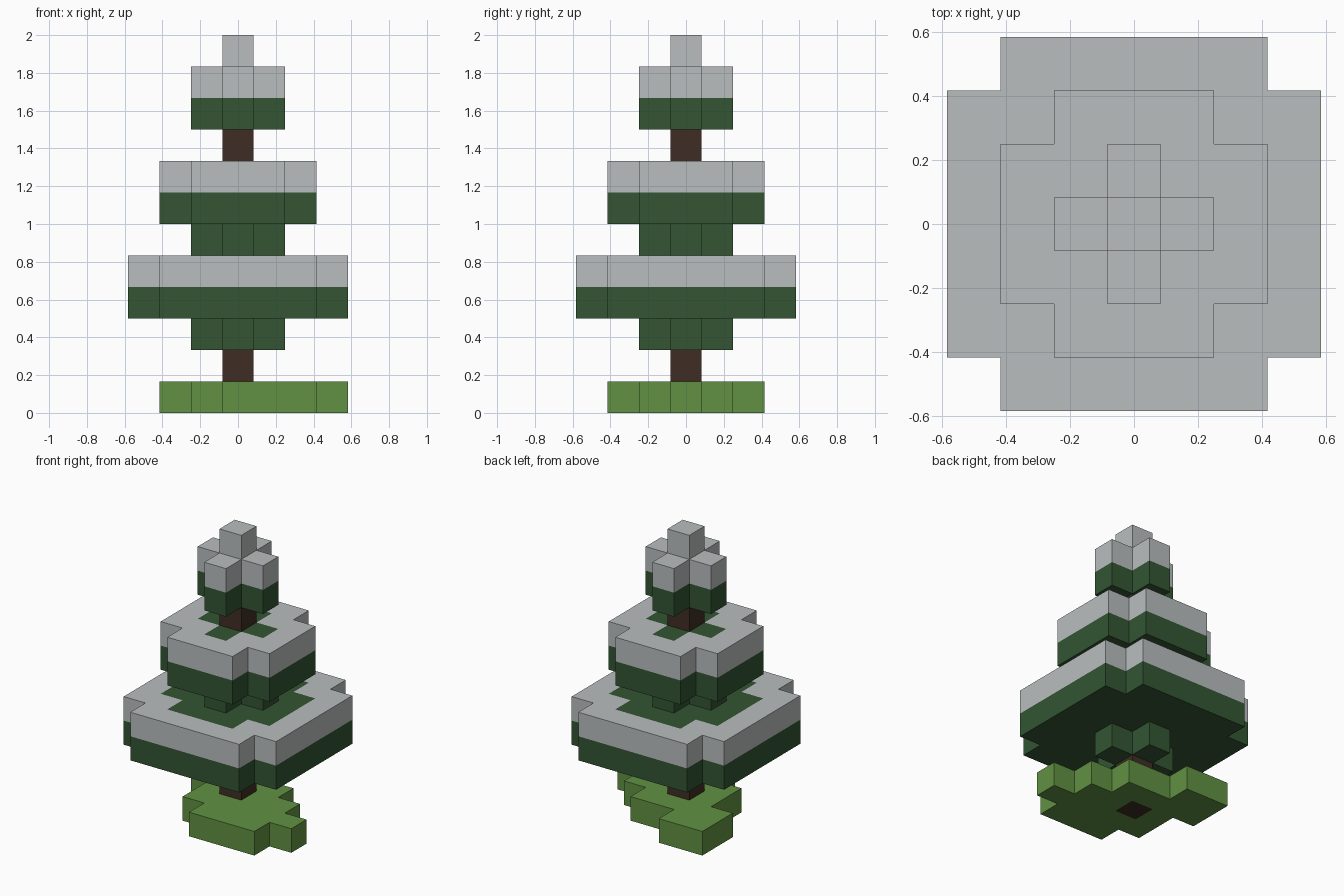
import bpy, bmesh, math
from mathutils import Vector

if "Cube" in bpy.data.objects:
    bpy.data.objects.remove(bpy.data.objects["Cube"], do_unlink=True)

U = 1 / 6  # edge length of one block


def material(name, hex_code):
    """Flat material from an sRGB hex code, stored as linear values."""
    rgb = [int(hex_code[i:i + 2], 16) / 255 for i in (0, 2, 4)]
    color = [((c + 0.055) / 1.055) ** 2.4 for c in rgb] + [1]
    mat = bpy.data.materials.new(name)
    mat.use_nodes = True
    mat.diffuse_color = color
    bsdf = mat.node_tree.nodes["Principled BSDF"]
    bsdf.inputs["Base Color"].default_value = color
    bsdf.inputs["Roughness"].default_value = 0.9
    return mat


GRASS = material("grass_green", "619142")
BARK = material("bark_brown", "3e2d24")
NEEDLES = material("needle_green", "335533")
SNOW = material("snow_grey", "babebf")


def disc(r):
    """Square of blocks with its four corner blocks removed."""
    span = range(-r, r + 1)
    return {(x, y) for x in span for y in span if abs(x) + abs(y) < 2 * r}


def stack(footprint, layers):
    return {(x, y, z) for x, y in footprint for z in layers}


CENTRE = {(0, 0)}
PLUS, MEDIUM, WIDE = disc(1), disc(2), disc(3)

# Grass patch: one run of blocks per row, front to back
runs = {-2: (0, 2), -1: (-1, 3), 0: (-1, 2), 1: (-2, 1), 2: (-2, -1)}
lawn = {(x, y) for y, (a, b) in runs.items() for x in range(a, b + 1)} - CENTRE

# Part name: blocks, side material, first snowy layer, sheltered area on top
parts = {
    "grass_patch": (stack(lawn, [0]), GRASS, None, set()),
    "lower_trunk": (stack(CENTRE, [0, 1]), BARK, None, set()),
    "lower_neck": (stack(PLUS, [2]), NEEDLES, None, set()),
    "lower_branches": (stack(WIDE, [3, 4]), NEEDLES, 4, MEDIUM),
    "middle_neck": (stack(PLUS, [5]), NEEDLES, None, set()),
    "middle_branches": (stack(MEDIUM, [6, 7]), NEEDLES, 7, PLUS),
    "upper_trunk": (stack(CENTRE, [8]), BARK, None, set()),
    "tree_top": (stack(PLUS, [9, 10]) | stack(CENTRE, [11]), NEEDLES, 10, set()),
}
solid = set().union(*(p[0] for p in parts.values()))
DIRECTIONS = [Vector(d) * s for d in ((1, 0, 0), (0, 1, 0), (0, 0, 1)) for s in (1, -1)]


def build(name, blocks, base, snow_from, sheltered):
    """Skin the exposed sides of the blocks and colour them by height."""
    bm = bmesh.new()
    for block in sorted(blocks):
        centre = Vector(block) + Vector((0, 0, 0.5))
        for d in DIRECTIONS:
            if tuple(int(c) for c in Vector(block) + d) in solid:
                continue
            side = Vector((d.y, d.z, d.x))
            other = d.cross(side)
            corners = [centre + (d + side * a + other * b) / 2
                       for a, b in ((-1, -1), (1, -1), (1, 1), (-1, 1))]
            face = bm.faces.new([bm.verts.new(c * U) for c in corners])
            snowy = snow_from is not None and block[2] >= snow_from
            bare_top = d.z > 0 and block[:2] in sheltered
            face.material_index = int(snowy and not bare_top)
    # Weld the blocks and merge coplanar faces of the same colour
    bmesh.ops.remove_doubles(bm, verts=bm.verts, dist=U / 100)
    bmesh.ops.dissolve_limit(bm, angle_limit=math.radians(1), verts=bm.verts,
                             edges=bm.edges, delimit={"MATERIAL"})
    mesh = bpy.data.meshes.new(name)
    bm.to_mesh(mesh)
    bm.free()
    mesh.materials.append(base)
    if snow_from is not None:
        mesh.materials.append(SNOW)
    bpy.context.collection.objects.link(bpy.data.objects.new(name, mesh))


for part_name, spec in parts.items():
    build(part_name, *spec)
